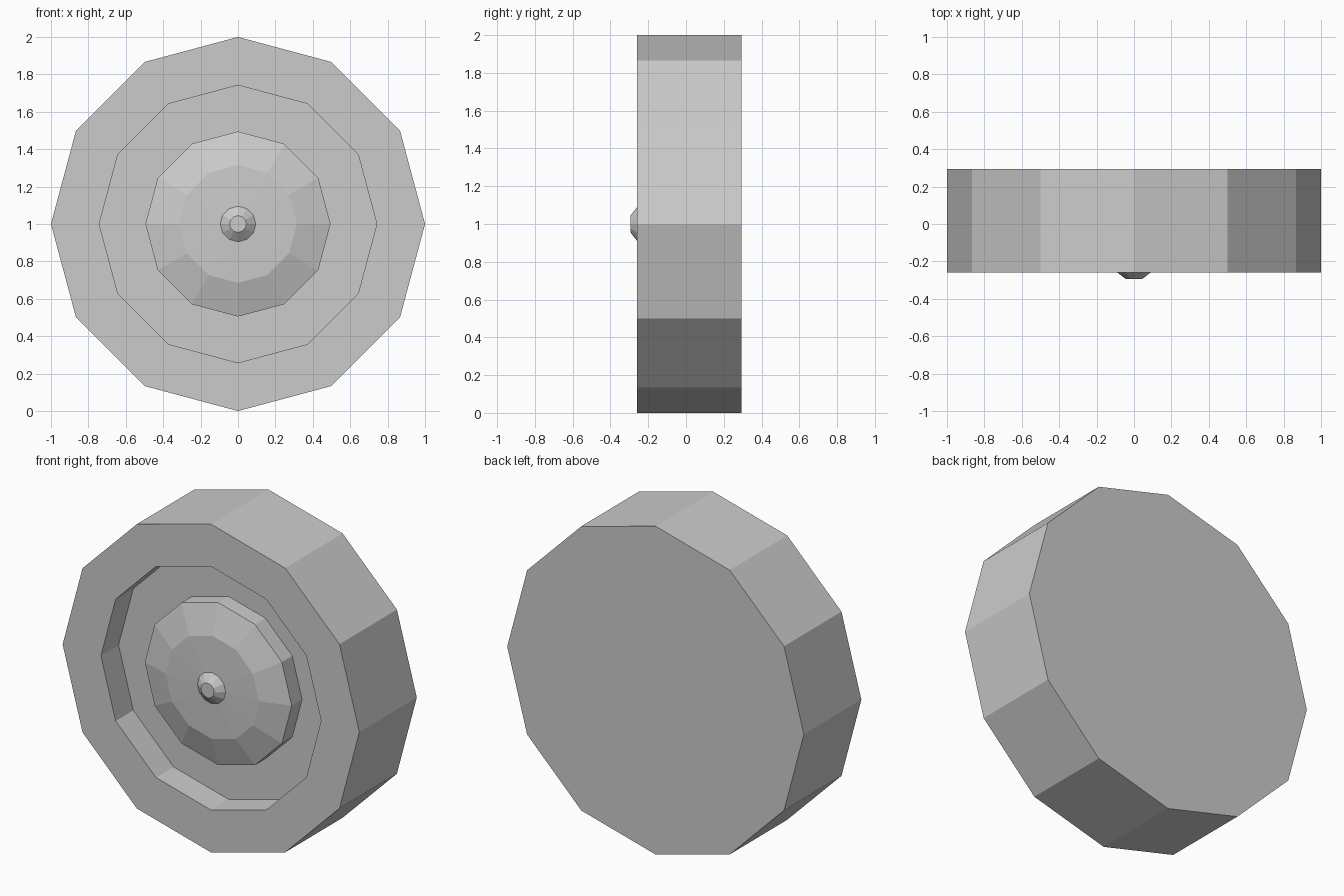
import bpy, bmesh
from math import cos, sin, pi

if "Cube" in bpy.data.objects:
    bpy.data.objects.remove(bpy.data.objects["Cube"])

SIDES = 12


def lathe(name, profile, cap_start=False, cap_end=False):
    """Spin (radius, y) points around the wheel axle at z = 1."""
    bm = bmesh.new()
    rings = []
    for r, y in profile:
        rings.append([bm.verts.new((r * cos(2 * pi * i / SIDES), y, 1 + r * sin(2 * pi * i / SIDES)))
                      for i in range(SIDES)])
    for a, b in zip(rings, rings[1:]):
        for i in range(SIDES):
            j = (i + 1) % SIDES
            bm.faces.new((a[i], b[i], b[j], a[j]))
    # Profiles run from the back to the front
    if cap_start:
        bm.faces.new(rings[0])
    if cap_end:
        bm.faces.new(rings[-1][::-1])
    bmesh.ops.recalc_face_normals(bm, faces=bm.faces)
    if sum(f.normal.y * f.calc_area() for f in bm.faces if f.normal.y < -0.5) == 0:
        bmesh.ops.reverse_faces(bm, faces=bm.faces)
    mesh = bpy.data.meshes.new(name)
    bm.to_mesh(mesh)
    bm.free()
    obj = bpy.data.objects.new(name, mesh)
    bpy.context.collection.objects.link(obj)
    return obj


# Tyre: flat back, tread, front sidewall and the recessed rim floor
lathe("tyre", [(1.0, 0.293), (1.0, -0.26), (0.742, -0.26), (0.742, -0.09), (0.495, -0.09)],
      cap_start=True)

# Hub: raised, bevelled disc standing in the recess
lathe("hub", [(0.495, -0.09), (0.495, -0.19), (0.315, -0.247), (0.095, -0.255)])

# Axle cap: small tapered knob at the centre
lathe("axle_cap", [(0.095, -0.255), (0.045, -0.293)], cap_end=True)
